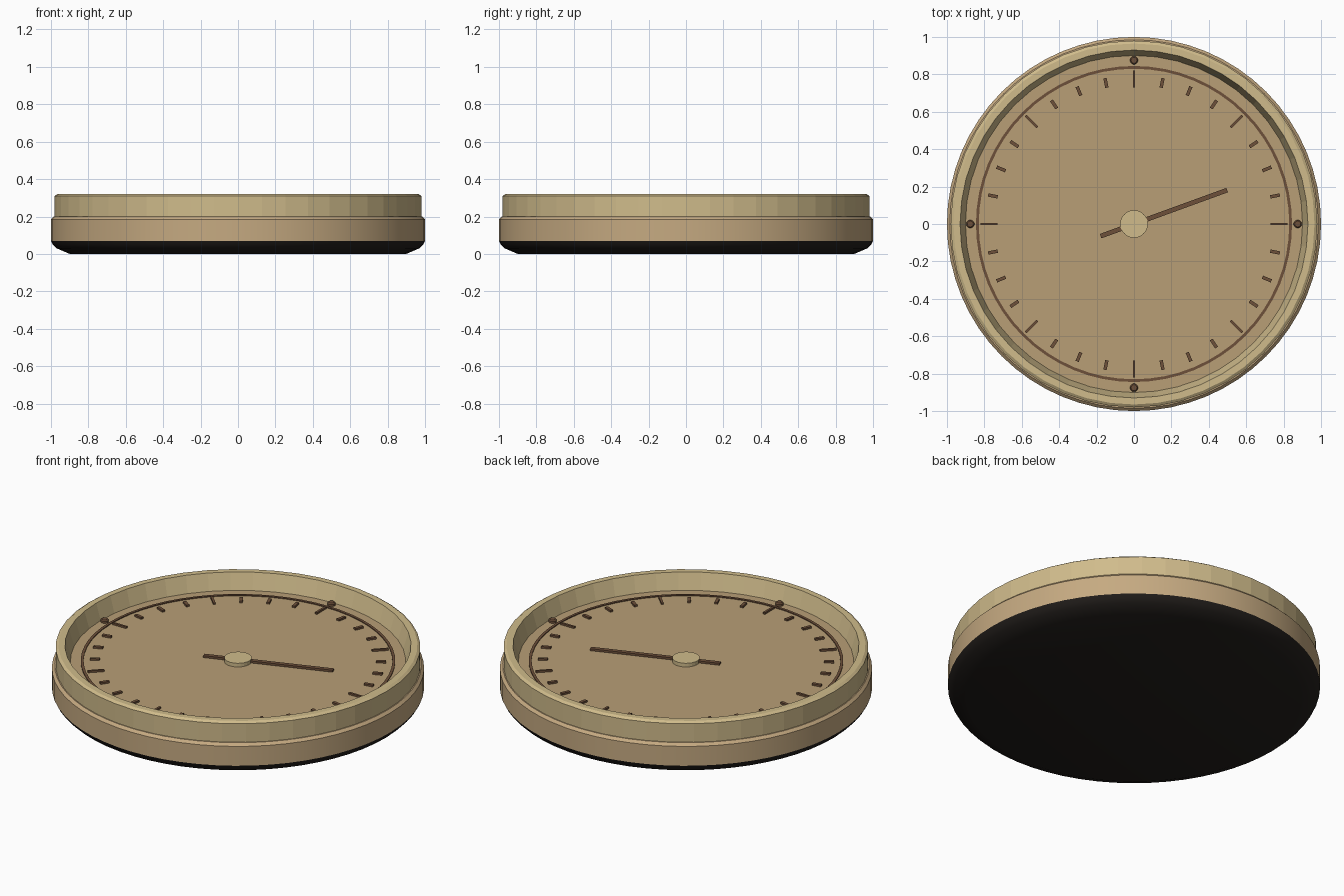
import bpy, bmesh, math
from mathutils import Matrix

if "Cube" in bpy.data.objects:
    bpy.data.objects.remove(bpy.data.objects["Cube"])


def material(name, rgb):
    m = bpy.data.materials.new(name)
    m.diffuse_color = (*rgb, 1)
    m.use_nodes = True
    m.node_tree.nodes["Principled BSDF"].inputs["Base Color"].default_value = m.diffuse_color
    return m


DARK = material("dark_base", (0.016, 0.013, 0.011))
TAN = material("tan_case", (0.56, 0.40, 0.22))
GOLD = material("pale_brass", (0.63, 0.50, 0.26))
FACE = material("dial_tan", (0.48, 0.345, 0.18))
BROWN = material("brown_marks", (0.155, 0.08, 0.042))


def finish(bm, name, mat, smooth=False):
    bmesh.ops.recalc_face_normals(bm, faces=bm.faces)
    me = bpy.data.meshes.new(name)
    bm.to_mesh(me)
    bm.free()
    me.materials.append(mat)
    ob = bpy.data.objects.new(name, me)
    bpy.context.collection.objects.link(ob)
    if smooth:
        bpy.ops.object.select_all(action='DESELECT')
        ob.select_set(True)
        bpy.context.view_layer.objects.active = ob
        bpy.ops.object.shade_smooth_by_angle(angle=math.radians(30))
    return ob


def lathe(name, profile, mat, sides=48, smooth=False, closed=False):
    """Spin (radius, z) points about z; open profiles get capped ends."""
    bm = bmesh.new()
    rings = []
    for r, z in profile:
        rings.append([bm.verts.new((r * math.cos(a), r * math.sin(a), z))
                      for a in (2 * math.pi * i / sides for i in range(sides))])
    pairs = list(zip(rings, rings[1:]))
    if closed:
        pairs.append((rings[-1], rings[0]))
    else:
        bm.faces.new(rings[0])
        bm.faces.new(rings[-1])
    for a, b in pairs:
        for i in range(sides):
            j = (i + 1) % sides
            bm.faces.new((a[i], a[j], b[j], b[i]))
    return finish(bm, name, mat, smooth)


def add_bar(bm, angle, r0, r1, width, z0, z1):
    """Radial bar from r0 to r1."""
    m = (Matrix.Rotation(angle, 4, 'Z')
         @ Matrix.Translation(((r0 + r1) / 2, 0, (z0 + z1) / 2))
         @ Matrix.Diagonal((r1 - r0, width, z1 - z0, 1)))
    bmesh.ops.create_cube(bm, size=1, matrix=m)


# Case: dark rounded underside, tan band, faceted bezel
lathe("base", [(0.90, 0), (0.97, 0.03), (0.99, 0.05), (1.0, 0.07)], DARK, 64, True)
lathe("case_band", [(1.0, 0.07), (1.0, 0.185), (0.985, 0.2)], TAN, 64, True)
lathe("bezel", [(0.90, 0.2), (0.98, 0.2), (0.98, 0.31), (0.965, 0.32),
                (0.93, 0.32), (0.90, 0.22)], GOLD, closed=True)

# Dial plate and printed ring
lathe("dial", [(0.905, 0.2), (0.905, 0.224)], FACE, 64)
lathe("dial_ring", [(0.83, 0.22), (0.845, 0.22), (0.845, 0.229), (0.83, 0.229)],
      BROWN, 64, closed=True)

# Tick marks: every fourth one is long and thin
bm = bmesh.new()
for i in range(32):
    a = 2 * math.pi * i / 32
    if i % 4 == 0:
        add_bar(bm, a, 0.73, 0.82, 0.013, 0.22, 0.235)
    else:
        add_bar(bm, a, 0.743, 0.795, 0.018, 0.22, 0.235)
finish(bm, "tick_marks", BROWN)

# Four small studs at the quarter points
for i in range(4):
    a = math.pi / 2 * i
    stud = lathe("stud_%d" % (i + 1), [(0.022, 0.22), (0.022, 0.236), (0.016, 0.242)],
                 BROWN, 12)
    stud.location = (0.875 * math.cos(a), 0.875 * math.sin(a), 0)

# Needle and hub
bm = bmesh.new()
add_bar(bm, math.radians(20), -0.19, 0.53, 0.025, 0.228, 0.24)
finish(bm, "needle", BROWN)
lathe("hub", [(0.074, 0.22), (0.074, 0.246)], GOLD, 24)
